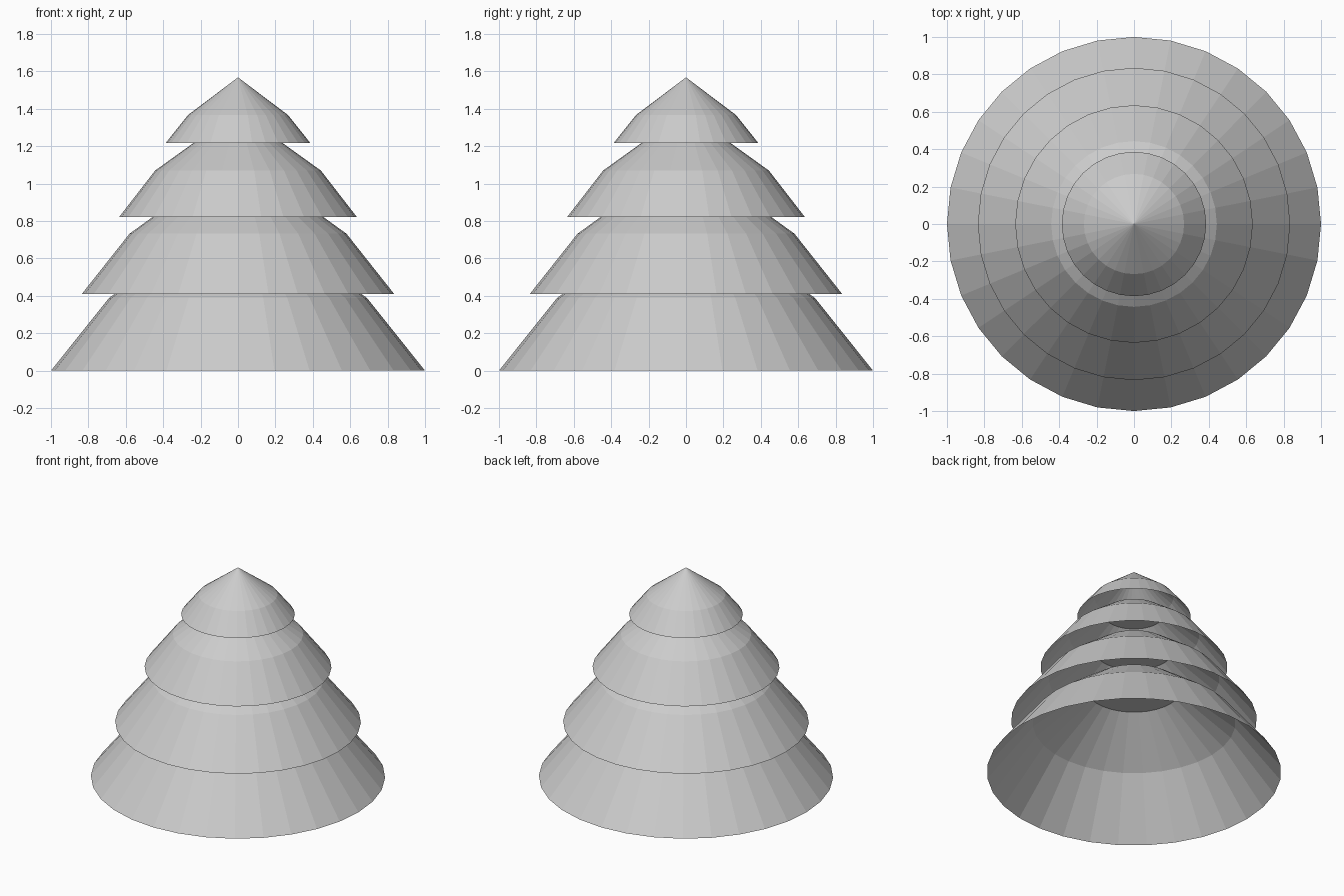
import bpy, bmesh
from math import cos, sin, pi

if "Cube" in bpy.data.objects:
    bpy.data.objects.remove(bpy.data.objects["Cube"])

SIDES = 32


def tier(name, profile, tip=None):
    """Open-bottomed skirt: rings of (radius, z), closed by a flat cap or a point."""
    bm = bmesh.new()
    rings = [[bm.verts.new((r * cos(2 * pi * i / SIDES), r * sin(2 * pi * i / SIDES), z))
              for i in range(SIDES)] for r, z in profile]
    for low, high in zip(rings, rings[1:]):
        for i in range(SIDES):
            j = (i + 1) % SIDES
            bm.faces.new((low[i], low[j], high[j], high[i]))
    if tip is None:
        bm.faces.new(rings[-1])
    else:
        apex = bm.verts.new((0, 0, tip))
        for i in range(SIDES):
            bm.faces.new((rings[-1][i], rings[-1][(i + 1) % SIDES], apex))
    mesh = bpy.data.meshes.new(name)
    bm.to_mesh(mesh)
    bm.free()
    obj = bpy.data.objects.new(name, mesh)
    bpy.context.collection.objects.link(obj)
    return obj


# Three lower skirts, each tucked inside the one above
tier("bottom_tier", [(1.0, 0.0), (0.69, 0.388), (0.325, 0.656)])
tier("lower_middle_tier", [(0.835, 0.41), (0.58, 0.732), (0.27, 0.957)])
tier("upper_middle_tier", [(0.635, 0.822), (0.443, 1.07), (0.206, 1.24)])
# Pointed top
tier("top_tier", [(0.386, 1.218), (0.268, 1.366)], tip=1.568)
